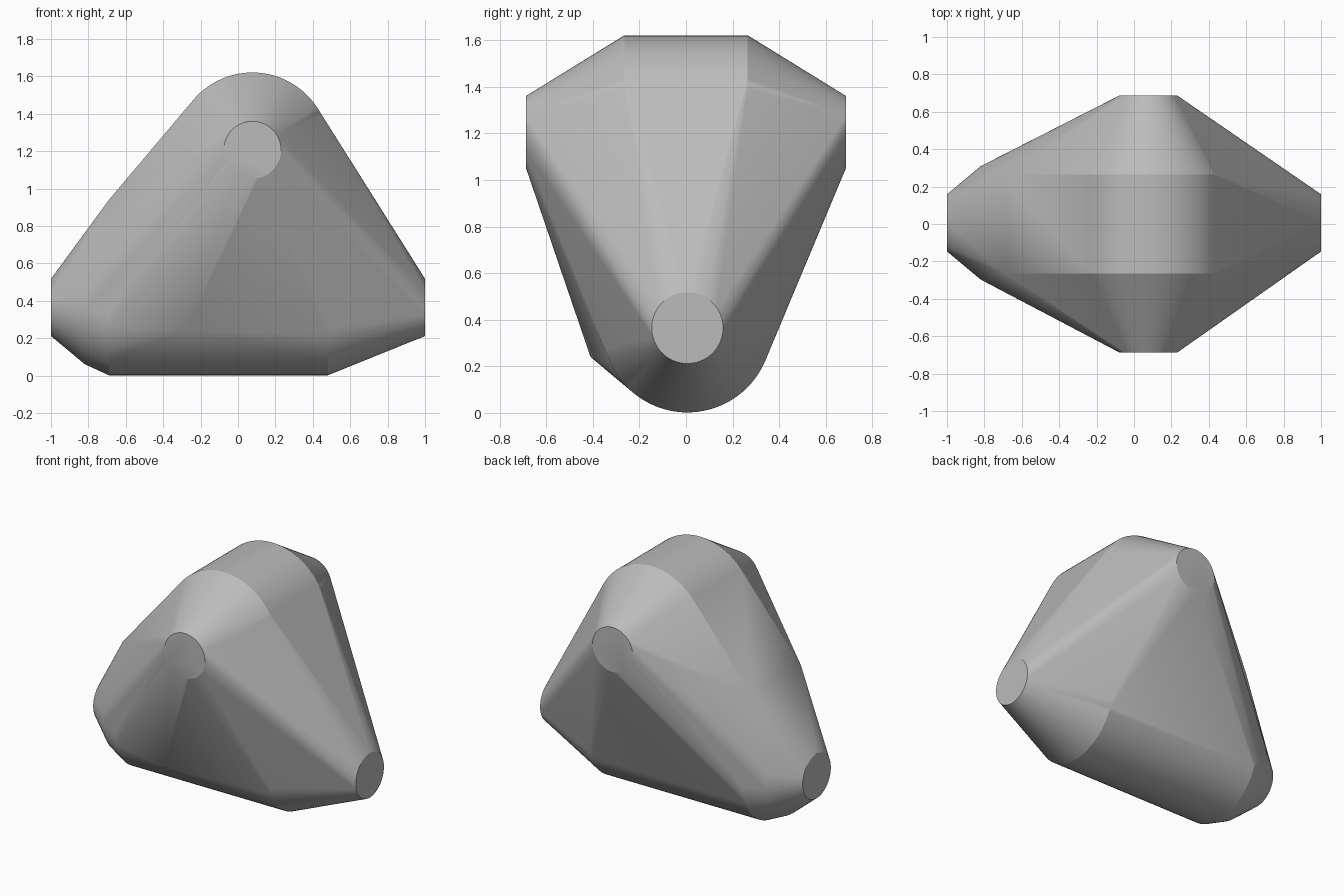
import bpy, bmesh, math

if "Cube" in bpy.data.objects:
    bpy.data.objects.remove(bpy.data.objects["Cube"])

SEG = 96
bm = bmesh.new()


def ring(axis, pos, a, z, r):
    """Circle of points around an axis; a is the centre on the other flat axis."""
    for i in range(SEG):
        t = 2 * math.pi * i / SEG
        u, w = a + r * math.cos(t), z + r * math.sin(t)
        bm.verts.new((pos, u, w) if axis == 'x' else (u, pos, w))


# upper crosswise barrel with tapered ends
for s in (-1, 1):
    ring('y', s * 0.688, 0.077, 1.207, 0.153)
    ring('y', s * 0.265, 0.077, 1.207, 0.414)

# lower lengthwise barrel with tapered ends
for x, r in ((-1, 0.153), (-0.82, 0.303), (-0.69, 0.363), (0.48, 0.363), (1, 0.153)):
    ring('x', x, 0.006, 0.365, r)

# shoulder on the left slope and small bulge low on the front
for s in (-1, 1):
    bm.verts.new((-0.69, s * 0.265, 0.94))
bm.verts.new((-0.28, -0.41, 0.24))

# wrap everything in one convex skin
res = bmesh.ops.convex_hull(bm, input=bm.verts[:])
junk = {g for g in res['geom_interior'] + res['geom_unused'] if isinstance(g, bmesh.types.BMVert)}
bmesh.ops.delete(bm, geom=list(junk), context='VERTS')
bmesh.ops.dissolve_limit(bm, angle_limit=math.radians(0.3), verts=bm.verts[:], edges=bm.edges[:])
bmesh.ops.recalc_face_normals(bm, faces=bm.faces[:])

me = bpy.data.meshes.new("convex_shell")
bm.to_mesh(me)
bm.free()
shell = bpy.data.objects.new("convex_shell", me)
bpy.context.collection.objects.link(shell)

# plain grey
grey = bpy.data.materials.new("plain grey")
grey.diffuse_color = (0.5, 0.5, 0.5, 1)
grey.use_nodes = True
grey.node_tree.nodes["Principled BSDF"].inputs["Base Color"].default_value = grey.diffuse_color
me.materials.append(grey)

bpy.context.view_layer.objects.active = shell
shell.select_set(True)
bpy.ops.object.shade_smooth_by_angle(angle=math.radians(20))
